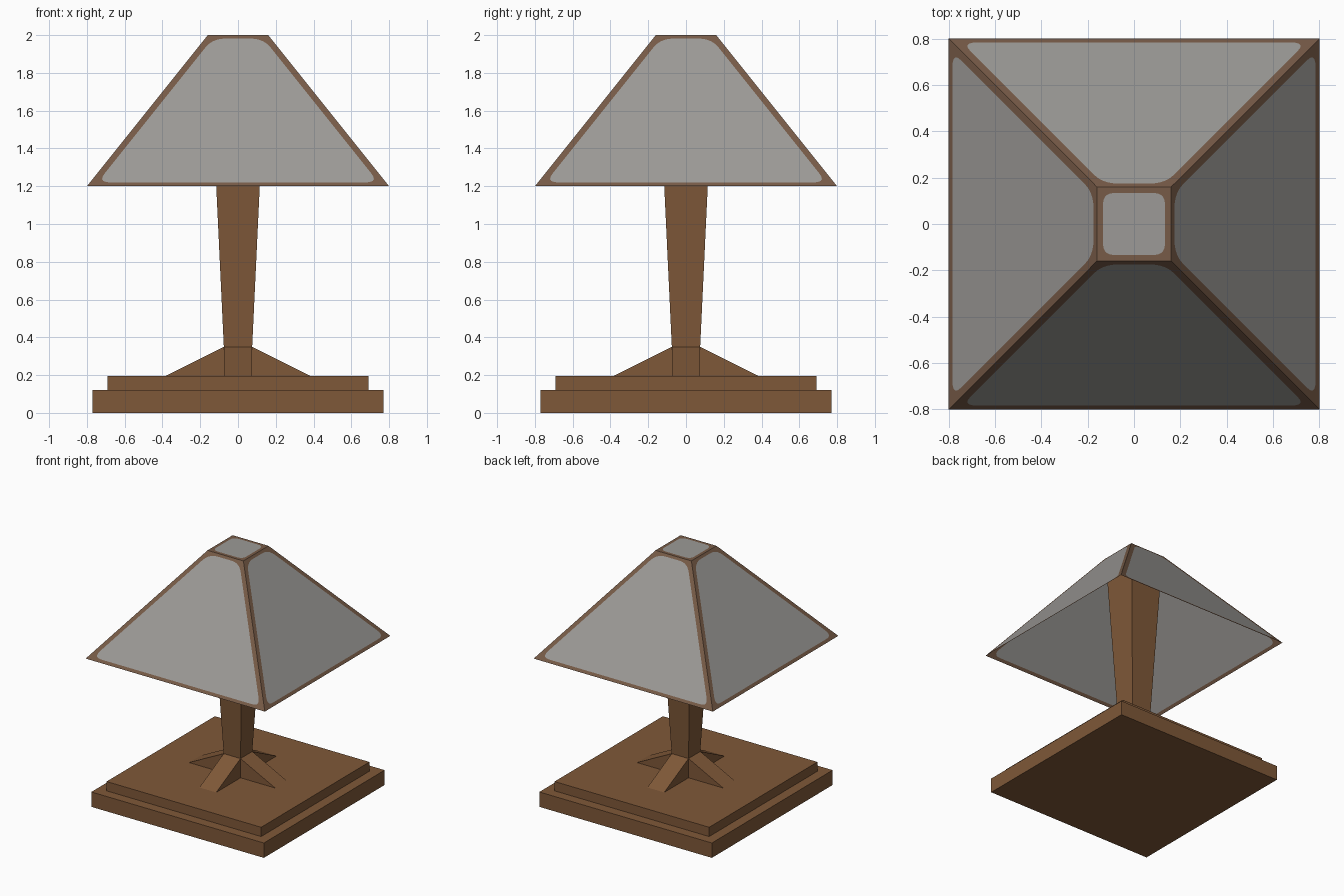
import bpy, bmesh
from mathutils import Vector, Matrix
from math import pi

if "Cube" in bpy.data.objects:
    bpy.data.objects.remove(bpy.data.objects["Cube"])


def srgb(*rgb):
    lin = [(c / 255 / 12.92 if c < 11 else ((c / 255 + 0.055) / 1.055) ** 2.4) for c in rgb]
    return (*lin, 1)


def material(name, colour):
    m = bpy.data.materials.new(name)
    m.diffuse_color = colour
    m.use_nodes = True
    m.node_tree.nodes["Principled BSDF"].inputs["Base Color"].default_value = m.diffuse_color
    return m


wood = material("brown wood", srgb(127, 88, 56))
frame = material("dull brown frame", srgb(119, 91, 71))
pane = material("grey pane", srgb(156, 154, 151))


def finish(name, bm, *mats):
    me = bpy.data.meshes.new(name)
    bm.to_mesh(me)
    bm.free()
    for m in mats:
        me.materials.append(m)
    ob = bpy.data.objects.new(name, me)
    bpy.context.collection.objects.link(ob)
    return ob


def square(h, z):
    return [Vector((x * h, y * h, z)) for x, y in ((-1, -1), (1, -1), (1, 1), (-1, 1))]


def tapered_block(name, h0, z0, h1, z1):
    bm = bmesh.new()
    lo = [bm.verts.new(v) for v in square(h0, z0)]
    hi = [bm.verts.new(v) for v in square(h1, z1)]
    bm.faces.new(lo[::-1])
    bm.faces.new(hi)
    for i in range(4):
        j = (i + 1) % 4
        bm.faces.new((lo[i], lo[j], hi[j], hi[i]))
    return finish(name, bm, wood)


# Stepped base and flaring post, which runs up inside the shade
tapered_block("base_slab", 0.77, 0, 0.77, 0.12)
tapered_block("base_step", 0.69, 0.12, 0.69, 0.195)
tapered_block("post_foot", 0.075, 0.195, 0.075, 0.35)
tapered_block("post", 0.075, 0.35, 0.152, 1.98)

# Four sloping braces around the foot of the post
for i, side in enumerate(("front", "right", "back", "left")):
    bm = bmesh.new()
    profile = [(-0.075, 0.195), (-0.385, 0.195), (-0.075, 0.35)]
    a = [bm.verts.new((-0.075, y, z)) for y, z in profile]
    b = [bm.verts.new((0.075, y, z)) for y, z in profile]
    bm.faces.new(a)
    bm.faces.new(b[::-1])
    for k in range(3):
        n = (k + 1) % 3
        bm.faces.new((a[k], b[k], b[n], a[n]))
    bmesh.ops.recalc_face_normals(bm, faces=bm.faces)
    bm.transform(Matrix.Rotation(i * pi / 2, 4, 'Z'))
    finish(side + "_brace", bm, wood)


def framed_panel(bm, outer, inner, cut, steps=5):
    """Rounded pane (material 1) inside a flat frame (material 0)."""
    ov = [bm.verts.new(p) for p in outer]
    arcs = []
    for i, c in enumerate(inner):
        p = c + (inner[i - 1] - c).normalized() * cut
        q = c + (inner[(i + 1) % 4] - c).normalized() * cut
        ts = [k / steps for k in range(steps + 1)]
        arcs.append([bm.verts.new(p * (1 - t) ** 2 + c * 2 * t * (1 - t) + q * t * t) for t in ts])
    bm.faces.new([v for arc in arcs for v in arc]).material_index = 1
    for i in range(4):
        j = (i + 1) % 4
        for k in range(steps):
            bm.faces.new((ov[i], arcs[i][k + 1], arcs[i][k]))
        bm.faces.new((ov[i], ov[j], arcs[j][0], arcs[i][-1]))


# Open-bottomed pyramid shade: four sloping panels and a top panel
def edge(z):
    return 0.8 - (z - 1.2) * 0.8


def row(z, gap):
    e = edge(z)
    return [Vector((-e + gap, -e, z)), Vector((e - gap, -e, z))]


bm = bmesh.new()
for i in range(4):
    turn = Matrix.Rotation(i * pi / 2, 3, 'Z')
    outer = row(1.2, 0) + row(2.0, 0)[::-1]
    inner = row(1.22, 0.04) + row(1.982, 0.04)[::-1]
    framed_panel(bm, [turn @ p for p in outer], [turn @ p for p in inner], 0.07)
framed_panel(bm, square(0.16, 2.0), square(0.134, 2.0), 0.05)
bmesh.ops.remove_doubles(bm, verts=bm.verts, dist=0.0005)
finish("lamp_shade", bm, frame, pane)
